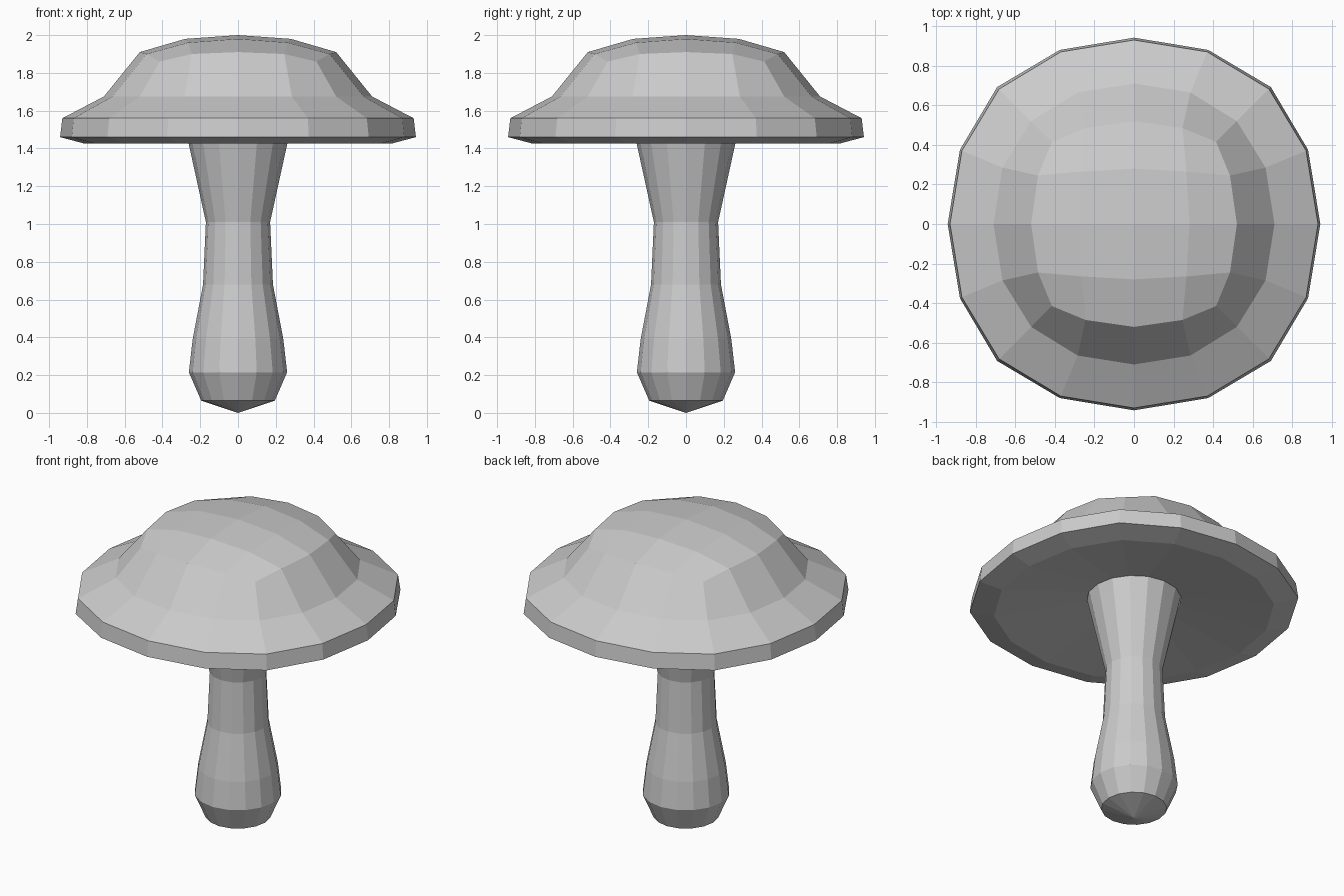
import bpy, bmesh, math

if "Cube" in bpy.data.objects:
    bpy.data.objects.remove(bpy.data.objects["Cube"])


def finish(name, bm):
    bmesh.ops.recalc_face_normals(bm, faces=bm.faces)
    me = bpy.data.meshes.new(name)
    bm.to_mesh(me)
    bm.free()
    ob = bpy.data.objects.new(name, me)
    bpy.context.collection.objects.link(ob)
    return ob


def bridge(bm, a, b):
    n = len(a)
    for i in range(n):
        bm.faces.new((a[i], a[(i + 1) % n], b[(i + 1) % n], b[i]))


def square_ring(bm, quarter):
    """16 vertices from four points given for one quarter, turned four times."""
    out = []
    for k in range(4):
        for x, y, z in quarter:
            for _ in range(k):
                x, y = -y, x
            out.append(bm.verts.new((x, y, z)))
    return out


def quarter(mid, long, short, diag, z):
    zm, zs, zd = z if isinstance(z, tuple) else (z, z, z)
    return [(mid, 0, zm), (long, short, zs), (diag, diag, zd), (short, long, zs)]


# Cap: rounded-square rings from the crown edge down to the underside
bm = bmesh.new()
rings = [square_ring(bm, quarter(*r)) for r in (
    (0.52, 0.485, 0.245, 0.415, (1.91, 1.9, 1.86)),
    (0.71, 0.665, 0.285, 0.52, 1.675),
    (0.93, 0.87, 0.37, 0.682, 1.56),
    (0.942, 0.88, 0.375, 0.692, 1.46),
    (0.81, 0.755, 0.32, 0.59, 1.425),
    (0.28, 0.26, 0.108, 0.198, 1.5),
)]
for a, b in zip(rings, rings[1:]):
    bridge(bm, a, b)

# Crown: 4 x 4 quad grid filling the first ring
inner = [bm.verts.new(((0.28 if not j else 0.265) * i,
                       (0.28 if not i else 0.265) * j,
                       2 - 0.02 * (abs(i) + abs(j))))
         for i in (-1, 0, 1) for j in (-1, 0, 1)]
border = [(2, 0), (2, 1), (2, 2), (1, 2)]
grid = {}
for k in range(4):
    for m, (i, j) in enumerate(border):
        for _ in range(k):
            i, j = -j, i
        grid[i, j] = rings[0][4 * k + m]
for n, v in enumerate(inner):
    grid[n // 3 - 1, n % 3 - 1] = v
for i in range(-2, 2):
    for j in range(-2, 2):
        bm.faces.new((grid[i, j], grid[i + 1, j], grid[i + 1, j + 1], grid[i, j + 1]))
finish("mushroom_cap", bm)

# Stem: lathed profile with a shallow pointed base
bm = bmesh.new()
SIDES = 16
profile = [(0.195, 0.065), (0.26, 0.215), (0.24, 0.39), (0.185, 0.68),
           (0.17, 1.01), (0.26, 1.42), (0.28, 1.51)]
loops = [[bm.verts.new((r * math.cos(2 * math.pi * i / SIDES),
                        r * math.sin(2 * math.pi * i / SIDES), z))
          for i in range(SIDES)] for r, z in profile]
for a, b in zip(loops, loops[1:]):
    bridge(bm, a, b)
tip = bm.verts.new((0, 0, 0))
for i in range(SIDES):
    bm.faces.new((tip, loops[0][i], loops[0][(i + 1) % SIDES]))
finish("mushroom_stem", bm)
